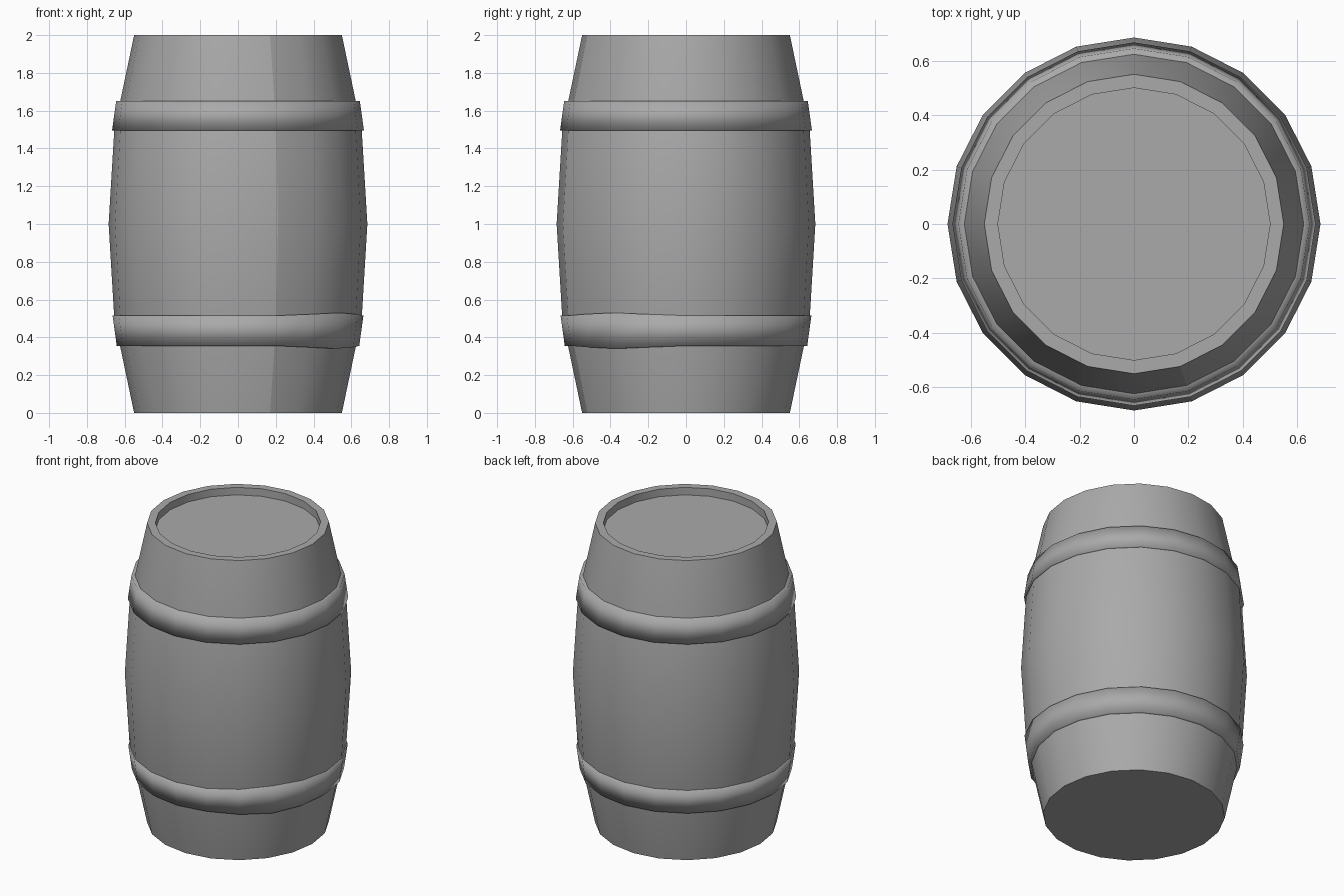
import bpy
import bmesh
import math

SIDES = 20

default = bpy.data.objects.get("Cube")
if default:
    bpy.data.objects.remove(default, do_unlink=True)

grey = bpy.data.materials.new("plain grey")
grey.use_nodes = True
colour = (0.4, 0.4, 0.4, 1)
grey.diffuse_color = colour
grey.node_tree.nodes["Principled BSDF"].inputs["Base Color"].default_value = colour


def lathe(name, profile, closed, sharp_angle):
    """Turn a (radius, height) profile around z; an open profile gets end caps."""
    bm = bmesh.new()
    rings = []
    for r, z in profile:
        ring = []
        for i in range(SIDES):
            a = math.tau * i / SIDES
            ring.append(bm.verts.new((r * math.cos(a), r * math.sin(a), z)))
        rings.append(ring)
    pairs = list(zip(rings, rings[1:]))
    if closed:
        pairs.append((rings[-1], rings[0]))
    else:
        bm.faces.new(rings[0])
        bm.faces.new(rings[-1])
    for low, high in pairs:
        for i in range(SIDES):
            j = (i + 1) % SIDES
            bm.faces.new((low[i], low[j], high[j], high[i]))
    bmesh.ops.recalc_face_normals(bm, faces=bm.faces)
    for f in bm.faces:
        f.smooth = True
    mesh = bpy.data.meshes.new(name)
    bm.to_mesh(mesh)
    bm.free()
    mesh.set_sharp_from_angle(angle=math.radians(sharp_angle))
    mesh.materials.append(grey)
    obj = bpy.data.objects.new(name, mesh)
    bpy.context.collection.objects.link(obj)
    return obj


# Bulging body with a raised rim around the sunken lid
body = lathe("barrel_body", [
    (0.55, 0), (0.655, 0.5), (0.685, 1), (0.655, 1.5),
    (0.55, 2), (0.5, 2), (0.5, 1.95)], False, 30)

# One hard stave seam on the front
seam = math.radians(-72)
verts = body.data.vertices
for edge in body.data.edges:
    if all(abs(math.atan2(verts[v].co.y, verts[v].co.x) - seam) < 0.01
           for v in edge.vertices):
        edge.use_edge_sharp = True

# Hoops, wider on the side nearest the bulge
lathe("upper_hoop", [
    (0.61, 1.65), (0.645, 1.65), (0.667, 1.495), (0.64, 1.495)], True, 100)
lower = lathe("lower_hoop", [
    (0.61, 0.355), (0.642, 0.355), (0.664, 0.515), (0.64, 0.515)], True, 100)

# Slight flare of the lower hoop at one corner
for v in lower.data.vertices:
    offset = abs(math.atan2(v.co.y, v.co.x) + math.radians(36))
    flare = 0.015 * max(0, 1 - offset / math.radians(36))
    v.co.z += flare if v.co.z > 0.43 else -flare
